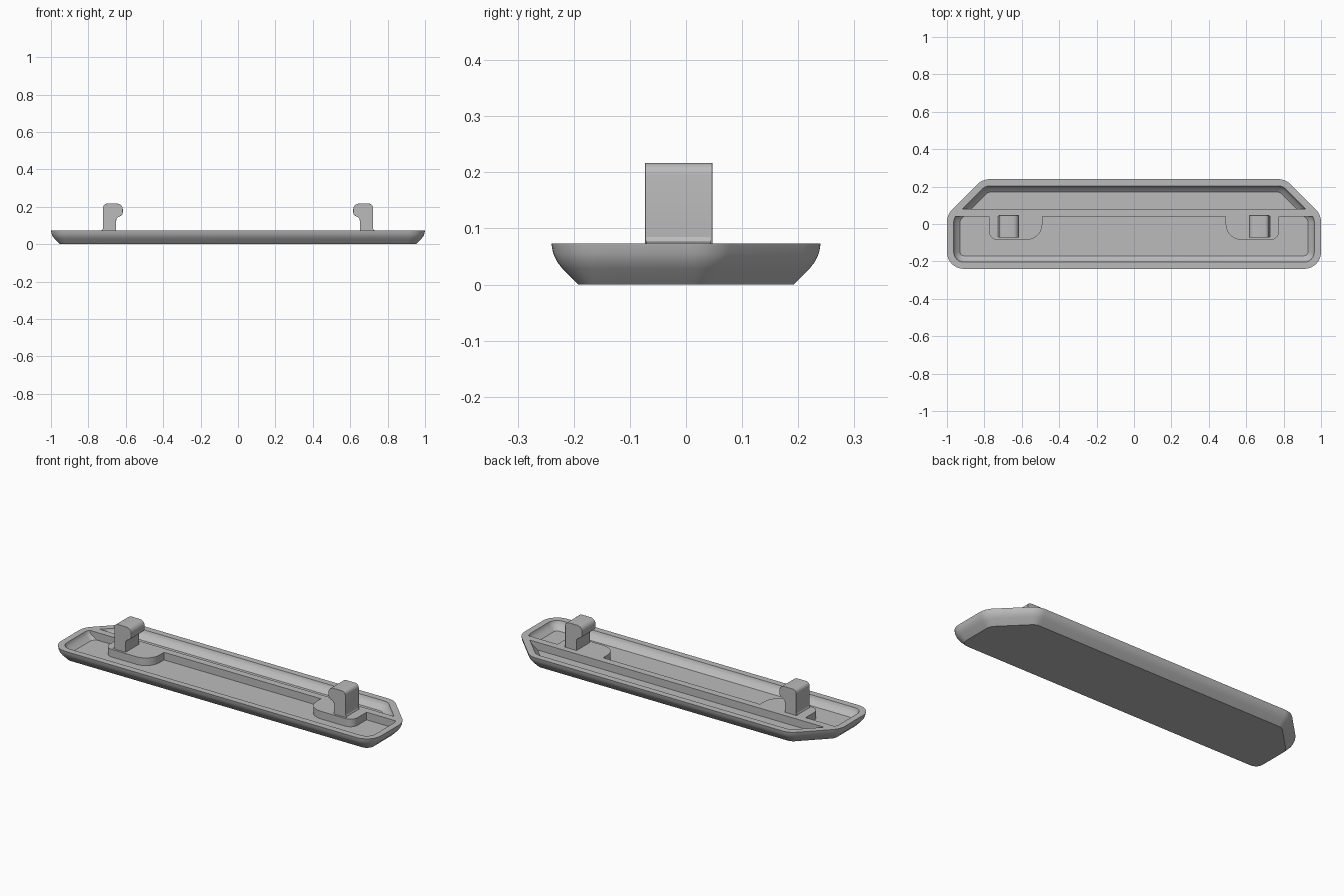
import bpy, bmesh, math
from mathutils import Vector

if "Cube" in bpy.data.objects:
    bpy.data.objects.remove(bpy.data.objects["Cube"])

TOP = 0.073      # rim height
FLOOR = 0.03     # pocket floor height

grey = bpy.data.materials.new("plain grey")
grey.diffuse_color = (0.5, 0.5, 0.5, 1)
grey.use_nodes = True
grey.node_tree.nodes["Principled BSDF"].inputs["Base Color"].default_value = grey.diffuse_color


def round_corners(points, radii, seg=8, inset=0.0):
    """Counter-clockwise outline with rounded corners, inset about fixed arc centres."""
    out = []
    n = len(points)
    for i, r in enumerate(radii):
        p = Vector(points[i])
        a = (p - Vector(points[i - 1])).normalized()
        b = (Vector(points[(i + 1) % n]) - p).normalized()
        turn = a.x * b.y - a.y * b.x
        ang = a.angle(b)
        s = 1 if turn > 0 else -1
        normal = Vector((-a.y, a.x)) * s
        centre = p - a * r * math.tan(ang / 2) + normal * r
        start = math.atan2(-normal.y, -normal.x)
        for k in range(seg + 1):
            t = start + s * ang * k / seg
            out.append(centre + (r - s * inset) * Vector((math.cos(t), math.sin(t))))
    return out


def finish(name, bm):
    bmesh.ops.recalc_face_normals(bm, faces=bm.faces)
    mesh = bpy.data.meshes.new(name)
    bm.to_mesh(mesh)
    bm.free()
    mesh.materials.append(grey)
    obj = bpy.data.objects.new(name, mesh)
    bpy.context.collection.objects.link(obj)
    bpy.ops.object.select_all(action='DESELECT')
    obj.select_set(True)
    bpy.context.view_layer.objects.active = obj
    bpy.ops.object.shade_smooth_by_angle(angle=math.radians(30))
    return obj


def loft(name, loops):
    """Skin a stack of equal loops of 3D points and cap both ends."""
    bm = bmesh.new()
    rings = [[bm.verts.new(p) for p in loop] for loop in loops]
    n = len(rings[0])
    for lo, hi in zip(rings, rings[1:]):
        for i in range(n):
            j = (i + 1) % n
            bm.faces.new((lo[i], lo[j], hi[j], hi[i]))
    bm.faces.new(rings[0])
    bm.faces.new(rings[-1])
    return finish(name, bm)


def slab(name, outline, z0, z1):
    return loft(name, [[(x, y, z) for x, y in outline] for z in (z0, z1)])


# Tray: outer wall, rim, inner wall and floor as (inset, height)
corners = [(-1, -0.24), (1, -0.24), (1, 0.05), (0.81, 0.24), (-0.81, 0.24), (-1, 0.05)]
radii = [0.09, 0.09, 0.1, 0.1, 0.1, 0.1]
section = [(0.048, 0), (0.020, 0.028), (0.010, 0.041), (0.003, 0.056), (0, TOP),
           (0.036, TOP), (0.039, 0.062), (0.046, 0.052), (0.056, 0.042), (0.070, FLOOR)]
loft("tray", [[(p.x, p.y, z) for p in round_corners(corners, radii, inset=d)]
              for d, z in section])

# Long rib that divides the two pockets
slab("dividing_rib", [(-0.967, 0.04), (0.967, 0.04), (0.93, 0.08), (-0.93, 0.08)],
     FLOOR - 0.001, TOP)

for side, label in ((-1, "left"), (1, "right")):
    # Pad with one tight and one wide corner, joined to the rib
    pad = round_corners([(-0.775, -0.085), (-0.49, -0.085), (-0.49, 0.045), (-0.775, 0.045)],
                        [0.045, 0.085, 0.001, 0.001])
    slab(label + "_pad", [(-side * x, y) for x, y in pad], FLOOR - 0.001, TOP)

    # Clip hook with its head pointing inward
    profile = round_corners(
        [(-0.722, 0.06), (-0.651, 0.06), (-0.651, 0.138), (-0.616, 0.158),
         (-0.616, 0.217), (-0.722, 0.217)],
        [0.001, 0.001, 0.02, 0.022, 0.03, 0.022], seg=6)
    hook = loft(label + "_hook", [[(-side * x, y, z) for x, z in profile]
                                  for y in (-0.073, 0.047)])
    bevel = hook.modifiers.new("soft_edges", 'BEVEL')
    bevel.width = 0.003
    bevel.segments = 2
    bevel.limit_method = 'ANGLE'
    bevel.angle_limit = math.radians(60)

    # Small flare at the foot of the hook's outer side
    foot = [(-0.72, TOP - 0.005), (-0.733, TOP - 0.005), (-0.733, TOP),
            (-0.726, TOP + 0.003), (-0.722, TOP + 0.012), (-0.72, TOP + 0.012)]
    loft(label + "_hook_foot", [[(-side * x, y, z) for x, z in foot]
                                for y in (-0.07, 0.044)])
